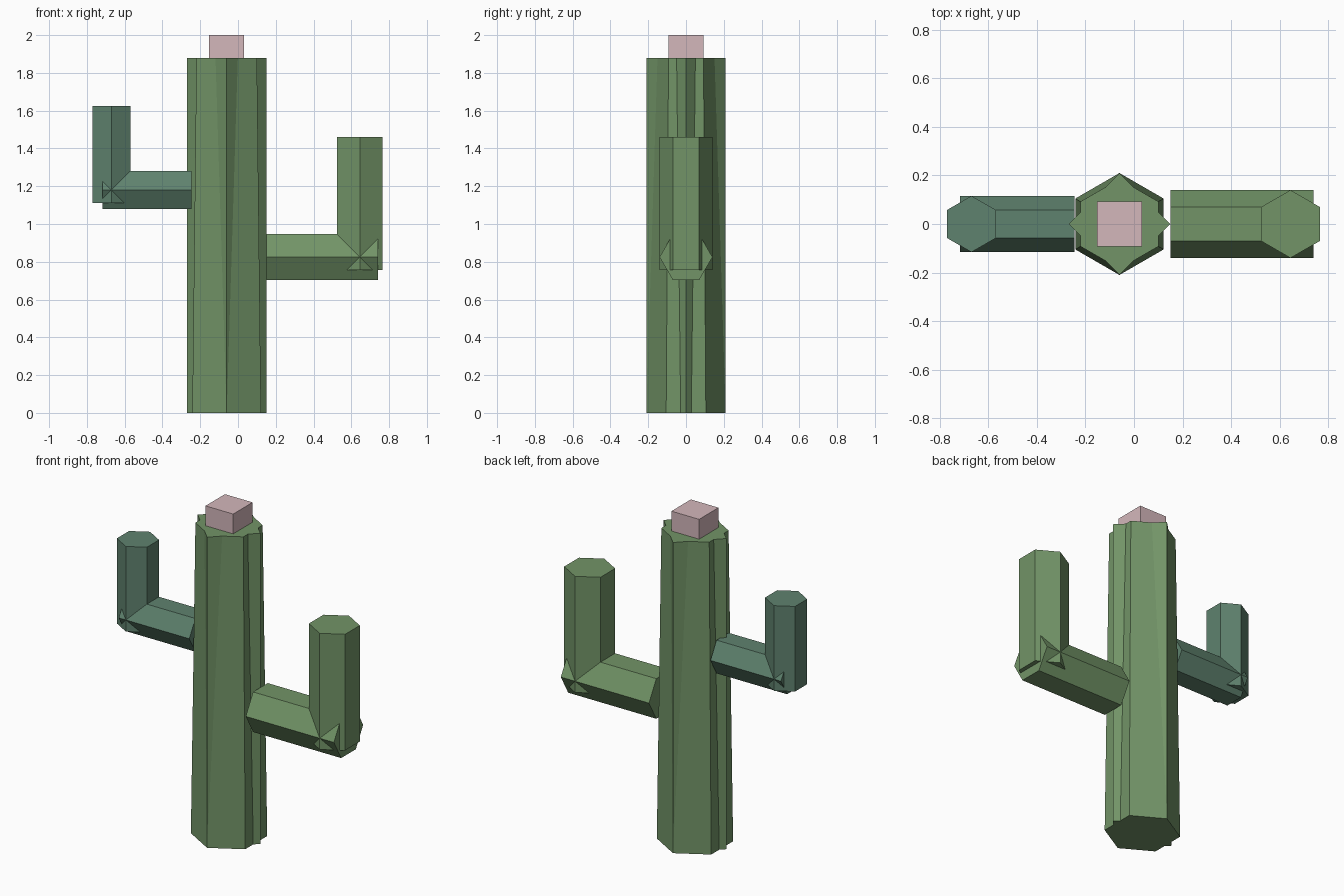
import bpy
import bmesh
from math import sin, cos, tau
from mathutils import Vector

cube = bpy.data.objects.get("Cube")
if cube:
    bpy.data.objects.remove(cube, do_unlink=True)


def material(name, rgb):
    mat = bpy.data.materials.new(name)
    mat.use_nodes = True
    color = (*rgb, 1)
    mat.diffuse_color = color
    mat.node_tree.nodes["Principled BSDF"].inputs["Base Color"].default_value = color
    return mat


green = material("cactus green", (0.168, 0.296, 0.136))
blue_green = material("blue green", (0.114, 0.223, 0.156))
pink = material("flower pink", (0.658, 0.474, 0.497))


def prism(name, mat, start, end, sides, radius, end_radius=None, turn=0.0):
    """Flat-shaded prism from start to end; corners are measured from the y axis."""
    start, end = Vector(start), Vector(end)
    axis = (end - start).normalized()
    u = Vector((0, 1, 0))
    v = axis.cross(u)
    bm = bmesh.new()
    rings = []
    for center, r in ((start, radius), (end, end_radius or radius)):
        angles = [tau * (i + turn) / sides for i in range(sides)]
        rings.append([bm.verts.new(center + r * (u * cos(a) + v * sin(a))) for a in angles])
    low, high = rings
    bm.faces.new(low)
    bm.faces.new(high)
    for i in range(sides):
        j = (i + 1) % sides
        bm.faces.new((low[i], low[j], high[j], high[i]))
    bmesh.ops.recalc_face_normals(bm, faces=bm.faces)
    mesh = bpy.data.meshes.new(name)
    bm.to_mesh(mesh)
    bm.free()
    mesh.materials.append(mat)
    obj = bpy.data.objects.new(name, mesh)
    bpy.context.collection.objects.link(obj)
    return obj


def arm(side, mat, inner, outer, elbow, z, bottom, top, radius):
    """Horizontal branch plus the upright that crosses it near its tip."""
    prism(side + "_arm_branch", mat, (inner, 0, z), (outer, 0, z), 6, radius)
    prism(side + "_arm_upright", mat, (elbow, 0, bottom), (elbow, 0, top), 6, radius)


# Trunk: tapered hexagon with a straight four-cornered core forming ridges
trunk_x, trunk_top = -0.06, 1.88
foot, crown = (trunk_x, 0, 0), (trunk_x, 0, trunk_top)
prism("trunk", green, foot, crown, 6, 0.21, 0.185)
prism("trunk_ridges", green, foot, crown, 4, 0.21)

# Flower block on the crown
prism("flower", pink, (trunk_x, 0, 1.82), (trunk_x, 0, 2), 4, 0.131, turn=0.5)

# Arms
arm("left", green, 0.15, 0.74, 0.645, 0.825, 0.757, 1.46, 0.14)
arm("right", blue_green, -0.245, -0.717, -0.67, 1.18, 1.11, 1.625, 0.116)
